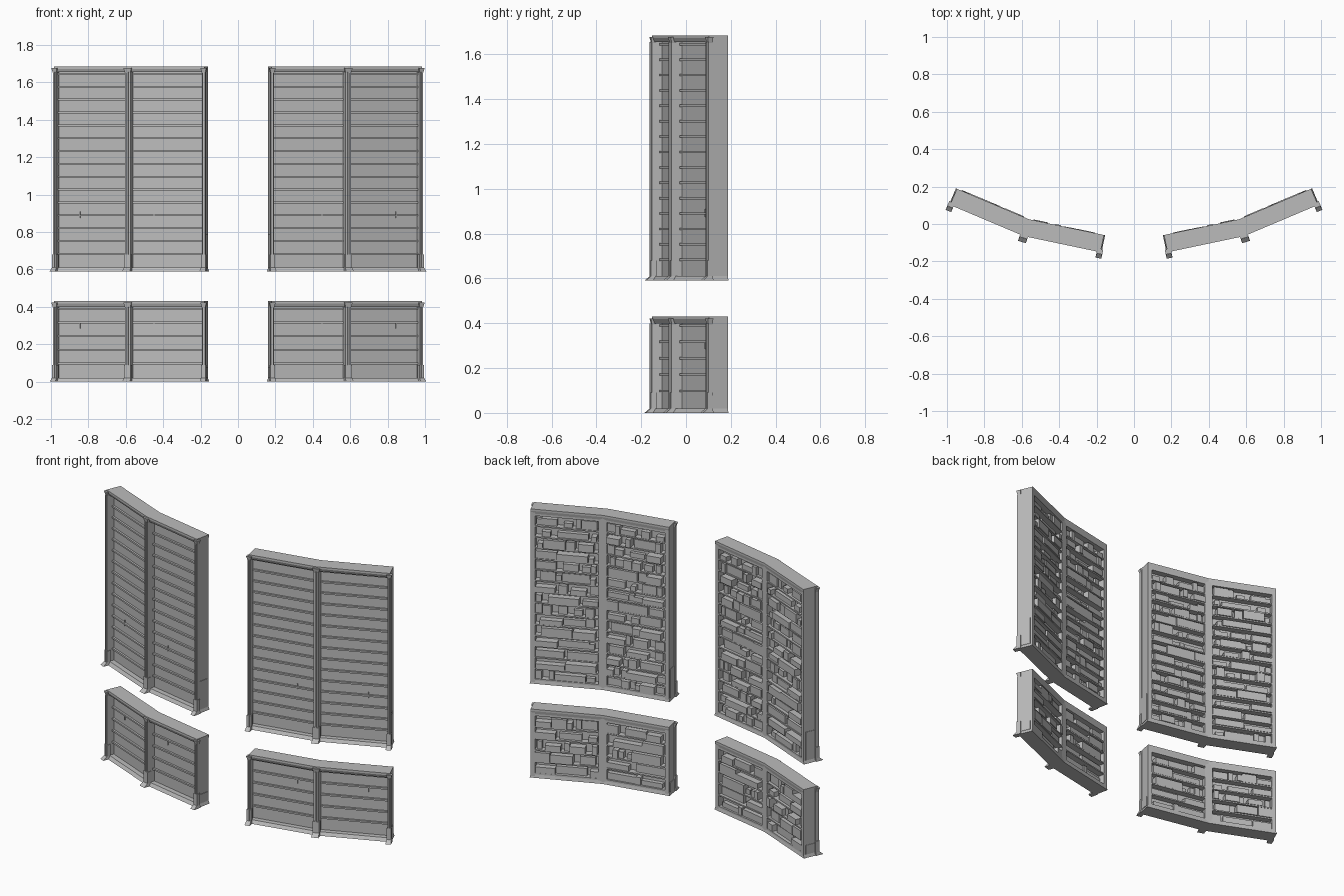
import bpy, bmesh, random
from mathutils import Vector

random.seed(7)
cube = bpy.data.objects.get("Cube")
if cube:
    bpy.data.objects.remove(cube)

grey = bpy.data.materials.new("stone_grey")
grey.use_nodes = True
COLOUR = (0.5, 0.5, 0.5, 1)
grey.diffuse_color = COLOUR
grey.node_tree.nodes["Principled BSDF"].inputs["Base Color"].default_value = COLOUR

# Bent centre line of one wall; the other wall is its mirror image
INNER, BEND, OUTER = Vector((0.17, -0.105)), Vector((0.575, -0.02)), Vector((0.965, 0.145))
HALF = 0.047
PANEL = 0.004


class Frame:
    """Local axes: u along the wall, n towards the shelf side."""
    def __init__(self, origin, along):
        self.o, self.u = origin, along.normalized()
        self.n = Vector((-self.u.y, self.u.x))

    def at(self, u, n):
        return self.o + self.u * u + self.n * n


BAYS = [(Frame(INNER, BEND - INNER), (BEND - INNER).length),
        (Frame(BEND, OUTER - BEND), (OUTER - BEND).length)]
MIDDLE = Frame(BEND, BAYS[0][0].u + BAYS[1][0].u)
END = Frame(OUTER, OUTER - BEND)
START = Frame(INNER, BEND - INNER)


def loft(bm, low, high, z0, z1):
    """Closed solid between two outlines of equal length."""
    a = [bm.verts.new((p.x, p.y, z0)) for p in low]
    b = [bm.verts.new((p.x, p.y, z1)) for p in high]
    bm.faces.new(a[::-1])
    bm.faces.new(b)
    for i in range(len(a)):
        j = (i + 1) % len(a)
        bm.faces.new((a[i], a[j], b[j], b[i]))


def rect(f, u0, u1, n0, n1):
    return [f.at(u0, n0), f.at(u1, n0), f.at(u1, n1), f.at(u0, n1)]


def box(bm, f, u0, u1, n0, n1, z0, z1):
    r = rect(f, u0, u1, n0, n1)
    loft(bm, r, r, z0, z1)


def strip(n0, n1, over=0):
    """Outline that follows the bend, mitred in the middle."""
    pts = [(START, -over), (MIDDLE, 0), (END, over)]
    return [f.at(u, n0) for f, u in pts] + [f.at(u, n1) for f, u in reversed(pts)]


def finish(bm, name):
    bmesh.ops.recalc_face_normals(bm, faces=bm.faces)
    mesh = bpy.data.meshes.new(name)
    bm.to_mesh(mesh)
    bm.free()
    mesh.materials.append(grey)
    ob = bpy.data.objects.new(name, mesh)
    bpy.context.collection.objects.link(ob)
    ob.modifiers.new("other_wall", "MIRROR").use_axis[0] = True


def build_wall(tier, z0, z1, rows):
    low, high = z0 + 0.03, z1 - 0.035
    step = (high - low) / rows

    # Cap with a tapered moulding, and base board
    bm = bmesh.new()
    loft(bm, strip(-HALF + 0.008, HALF - 0.004), strip(-HALF, HALF), z1 - 0.03, z1 - 0.012)
    loft(bm, strip(-HALF, HALF), strip(-HALF, HALF), z1 - 0.012, z1)
    finish(bm, tier + "_cap")
    bm = bmesh.new()
    loft(bm, strip(-HALF, HALF, 0.006), strip(-HALF + 0.012, HALF - 0.004), z0, z0 + 0.02)
    finish(bm, tier + "_base")

    # Dividing panel with shallow ledges and a small handle on each bay
    bm = bmesh.new()
    for f, length in BAYS:
        box(bm, f, 0, length, -PANEL, PANEL, z0 + 0.01, z1 - 0.015)
        box(bm, f, length * 0.68, length * 0.68 + 0.004, -PANEL - 0.006, 0, z0 + 0.285, z0 + 0.32)
        for r in range(1, rows + 1):
            z = low + r * step
            box(bm, f, 0.01, length - 0.01, -PANEL - 0.012, 0, z - 0.01, z)
    finish(bm, tier + "_panel")

    # Shelf boards and the frame around them
    bm = bmesh.new()
    for f, length in BAYS:
        for r in range(rows + 1):
            z = low + r * step
            box(bm, f, 0.01, length - 0.01, 0, HALF - 0.004, z - 0.008, z)
        box(bm, f, 0.005, length - 0.005, 0.03, HALF - 0.004, high, z1 - 0.01)
        box(bm, f, 0.005, length - 0.005, 0.03, HALF - 0.004, z0 + 0.01, low)
    box(bm, START, 0, 0.025, 0, HALF - 0.002, z0 + 0.01, z1 - 0.015)
    box(bm, END, -0.025, 0, 0, HALF - 0.002, z0 + 0.01, z1 - 0.015)
    box(bm, MIDDLE, -0.024, 0.024, 0, HALF - 0.002, z0 + 0.01, z1 - 0.015)
    finish(bm, tier + "_shelves")

    # Blocks lying and standing on the shelves
    bm = bmesh.new()
    for f, length in BAYS:
        for r in range(rows):
            z = low + r * step
            u = 0.028 + random.uniform(0, 0.03)
            while u < length - 0.055:
                wide = random.choice((0.03, 0.05, 0.09, 0.13, 0.18))
                end = min(u + wide, length - 0.027)
                tall = step * random.uniform(0.4, 0.82)
                box(bm, f, u, end, 0, random.uniform(0.022, 0.052), z, z + tall)
                u = end + random.choice((0.002, 0.004, 0.02, 0.04))
    finish(bm, tier + "_shelf_blocks")

    # Side panels with a low plate
    bm = bmesh.new()
    for f, s in ((START, 1), (END, -1)):
        box(bm, f, 0, s * 0.01, -HALF, HALF - 0.003, z0 + 0.01, z1 - 0.01)
        box(bm, f, -s * 0.003, 0, -HALF + 0.012, HALF - 0.015, z0 + 0.02, z0 + (z1 - z0) * 0.18)
    finish(bm, tier + "_side_panels")

    # Pillars: shaft, raised fin, plinth, flared foot and capital
    bm = bmesh.new()
    for f, mid, half in ((START, 0.004, 0.009), (MIDDLE, 0, 0.015), (END, -0.004, 0.009)):
        def section(grow, front, back=-0.03):
            return rect(f, mid - half - grow, mid + half + grow, -HALF - front, back)
        shaft, plinth = section(0, 0.004, -0.002 if f is MIDDLE else -0.03), section(0.004, 0.009)
        loft(bm, shaft, shaft, z0 + 0.01, z1 - 0.012)
        box(bm, f, mid - 0.004, mid + 0.004, -HALF - 0.012, -HALF, z0 + 0.02, z1 - 0.03)
        loft(bm, plinth, plinth, z0 + 0.015, z0 + 0.09)
        loft(bm, section(0.007, 0.033), section(0.004, 0.009), z0, z0 + 0.02)
        loft(bm, section(0, 0.004), section(0.007, 0.01), z1 - 0.035, z1 - 0.008)
    finish(bm, tier + "_pillars")


build_wall("upper", 0.59, 1.685, 15)
build_wall("lower", 0.0, 0.43, 5)
